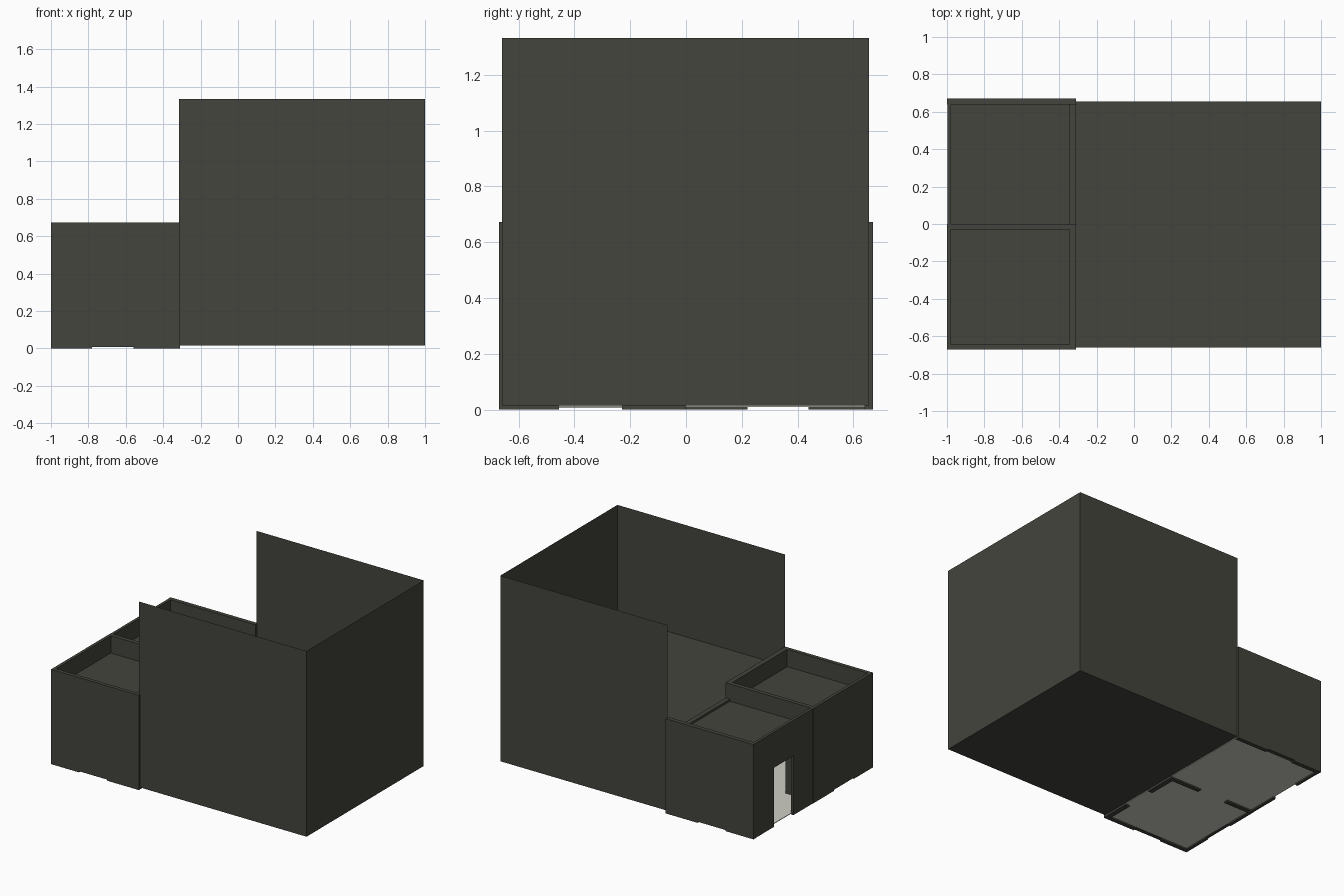
import bpy, bmesh
from mathutils import Vector

if "Cube" in bpy.data.objects:
    bpy.data.objects.remove(bpy.data.objects["Cube"])


def material(name, rgb):
    m = bpy.data.materials.new(name)
    m.diffuse_color = (*rgb, 1)
    m.use_nodes = True
    m.node_tree.nodes["Principled BSDF"].inputs["Base Color"].default_value = m.diffuse_color
    return m


DARK = material("dark_grey_wall", (0.056, 0.058, 0.046))
PALE = material("pale_floor", (0.62, 0.61, 0.55))


def finish(name, bm, mat):
    me = bpy.data.meshes.new(name)
    bm.to_mesh(me)
    bm.free()
    me.materials.append(mat)
    ob = bpy.data.objects.new(name, me)
    bpy.context.collection.objects.link(ob)
    return ob


def extruded(name, points, offset, mat=DARK):
    """Flat outline extruded into a closed solid."""
    bm = bmesh.new()
    face = bm.faces.new([bm.verts.new(p) for p in points])
    cap = bmesh.ops.extrude_face_region(bm, geom=[face], use_keep_orig=True)
    moved = [g for g in cap["geom"] if isinstance(g, bmesh.types.BMVert)]
    bmesh.ops.translate(bm, verts=moved, vec=Vector(offset))
    bmesh.ops.recalc_face_normals(bm, faces=bm.faces)
    return finish(name, bm, mat)


def wall(name, axis, start, end, low, high, gap, gap_top):
    """Wall running along an axis; gap is the doorway or threshold slot."""
    top = 0.673
    prof = [(start, 0), (gap[0], 0), (gap[0], gap_top), (gap[1], gap_top),
            (gap[1], 0), (end, 0), (end, top), (start, top)]
    if axis == "x":
        extruded(name, [(a, low, z) for a, z in prof], (0, high - low, 0))
    else:
        extruded(name, [(low, a, z) for a, z in prof], (high - low, 0, 0))


def slab(name, x0, x1, y0, y1, z0, z1, mat=DARK):
    extruded(name, [(x0, y0, z0), (x1, y0, z0), (x1, y1, z0), (x0, y1, z0)],
             (0, 0, z1 - z0), mat)


# Room walls: doorways are tall gaps, solid walls only have a threshold slot
DOOR, SLOT = 0.42, 0.008
GAP_X, GAP_FRONT, GAP_BACK = (-0.78, -0.56), (-0.455, -0.23), (0.22, 0.44)
wall("front_room_wall", "x", -1, -0.31, -0.67, -0.643, GAP_X, SLOT)
wall("back_room_wall", "x", -1, -0.31, 0.64, 0.67, GAP_X, SLOT)
wall("dividing_wall", "x", -0.98, -0.31, -0.03, 0, GAP_X, DOOR)
wall("front_room_left_wall", "y", -0.643, 0, -1, -0.978, GAP_FRONT, SLOT)
wall("back_room_left_wall", "y", 0, 0.64, -0.998, -0.978, GAP_BACK, DOOR)
wall("front_room_inner_wall", "y", -0.643, -0.03, -0.345, -0.31, GAP_FRONT, DOOR)

# Low beam where the back roof terrace opens to the upper hall
slab("terrace_beam", -0.345, -0.312, 0, 0.64, 0.50, 0.565)

# Recessed roofs
slab("front_room_roof", -0.978, -0.345, -0.643, -0.03, 0.53, 0.55)
slab("back_room_roof", -0.978, -0.345, 0, 0.64, 0.53, 0.55)

# Pale room floor
slab("room_floor", -0.985, -0.312, -0.655, 0.655, 0.01, 0.014, PALE)

# Hall: thin sheet walls on three sides, open top and left
X0, X1, Y0, Y1, Z0, Z1, MID = -0.315, 1.0, -0.659, 0.656, 0.015, 1.333, 0.54
bm = bmesh.new()
path = [(X0, Y0), (X1, Y0), (X1, Y1), (X0, Y1)]
rows = [[bm.verts.new((x, y, z)) for x, y in path] for z in (Z0, MID, Z1)]
for lower, upper in zip(rows, rows[1:]):
    for i in range(3):
        bm.faces.new((lower[i], lower[i + 1], upper[i + 1], upper[i]))
bm.faces.new(rows[0][::-1])   # ground floor
bm.faces.new(rows[1])         # upper floor
finish("hall_shell", bm, DARK)
